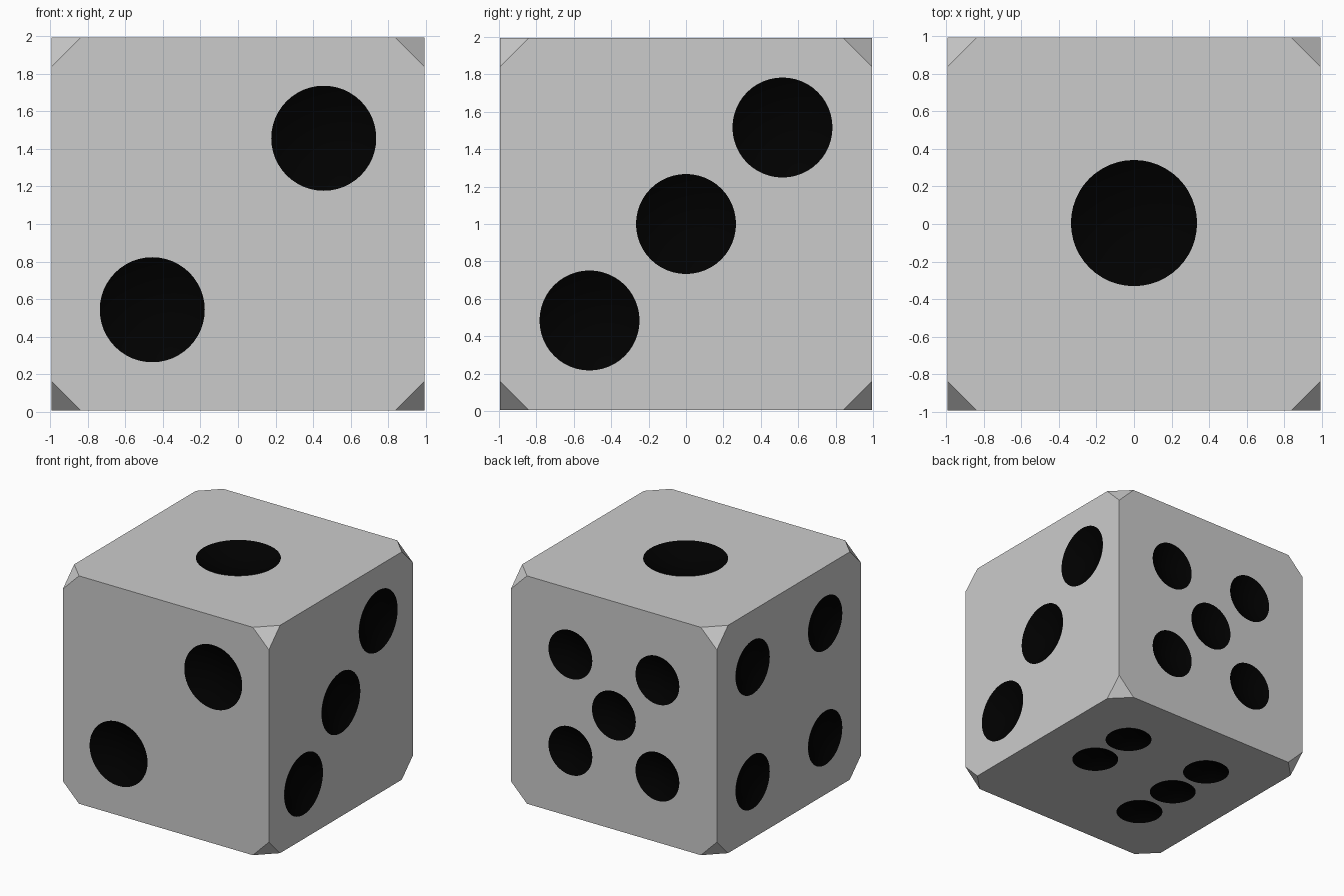
import bpy, bmesh
from mathutils import Matrix, Vector

if "Cube" in bpy.data.objects:
    bpy.data.objects.remove(bpy.data.objects["Cube"])

H = 0.994          # half size of the cube
CUT = 0.155        # length cut from each edge at the corners
DEPTH = 0.27       # pip depth relative to its radius
CENTRE = Vector((0, 0, 1))


def material(name, colour):
    m = bpy.data.materials.new(name)
    m.diffuse_color = colour
    m.use_nodes = True
    m.node_tree.nodes["Principled BSDF"].inputs["Base Color"].default_value = m.diffuse_color
    return m


def make_object(name, bm, mats):
    me = bpy.data.meshes.new(name)
    bm.to_mesh(me)
    bm.free()
    for m in mats:
        me.materials.append(m)
    ob = bpy.data.objects.new(name, me)
    bpy.context.collection.objects.link(ob)
    return ob


mats = [material("grey", (0.8, 0.8, 0.8, 1)), material("black", (0, 0, 0, 1))]

# Body: cube with its eight corners cut off
bm = bmesh.new()
bmesh.ops.create_cube(bm, size=2 * H, matrix=Matrix.Translation(CENTRE))
bmesh.ops.bevel(bm, geom=bm.verts[:], offset=CUT, offset_type='OFFSET',
                segments=1, affect='VERTICES')
die = make_object("die_body", bm, mats)

# Pips: face normal, in-face axes u and v, radius, (u, v) positions
X, Y, Z = Vector((1, 0, 0)), Vector((0, 1, 0)), Vector((0, 0, 1))
a, b, c, d = 0.457, 0.515, 0.42, 0.5
faces = [
    (Z, X, Y, 0.34, [(0, 0.005)]),
    (-Y, X, Z, 0.283, [(-a, -a), (a, a)]),
    (X, Y, Z, 0.27, [(-b, -b), (0, 0), (b, b)]),
    (-X, -Y, Z, 0.238, [(i, j) for i in (-d, d) for j in (-d, d)]),
    (Y, -X, Z, 0.214, [(0, 0)] + [(i, j) for i in (-c, c) for j in (-c, c)]),
    (-Z, X, -Y, 0.193, [(i, j) for i in (-c, c) for j in (-0.43, 0, 0.43)]),
]

# Cutter: one shallow round bowl per pip, with a domed lid outside the face
bm = bmesh.new()
for n, u, v, r, spots in faces:
    for pu, pv in spots:
        axes = Matrix((u, v, n)).transposed().to_4x4()
        place = Matrix.Translation(CENTRE + u * pu + v * pv + n * H) @ axes
        ball = bmesh.ops.create_uvsphere(bm, u_segments=48, v_segments=20, radius=1)
        for vert in ball["verts"]:
            x, y, z = vert.co
            if z < 0.01:
                z = -DEPTH * (1 - x * x - y * y) + 0.006
            vert.co = place @ Vector((x * r, y * r, z * r))
for f in bm.faces:
    f.material_index = 1
    f.smooth = True
bmesh.ops.recalc_face_normals(bm, faces=bm.faces[:])
cutter = make_object("pip_cutter", bm, mats)
cutter.hide_render = True

# Carve the dished pips into the body
mod = die.modifiers.new("pips", 'BOOLEAN')
mod.operation = 'DIFFERENCE'
mod.solver = 'EXACT'
mod.object = cutter
bpy.context.view_layer.objects.active = die
die.select_set(True)
bpy.ops.object.modifier_apply(modifier=mod.name)
bpy.data.objects.remove(cutter)
bpy.ops.object.shade_smooth_by_angle(angle=0.35)
